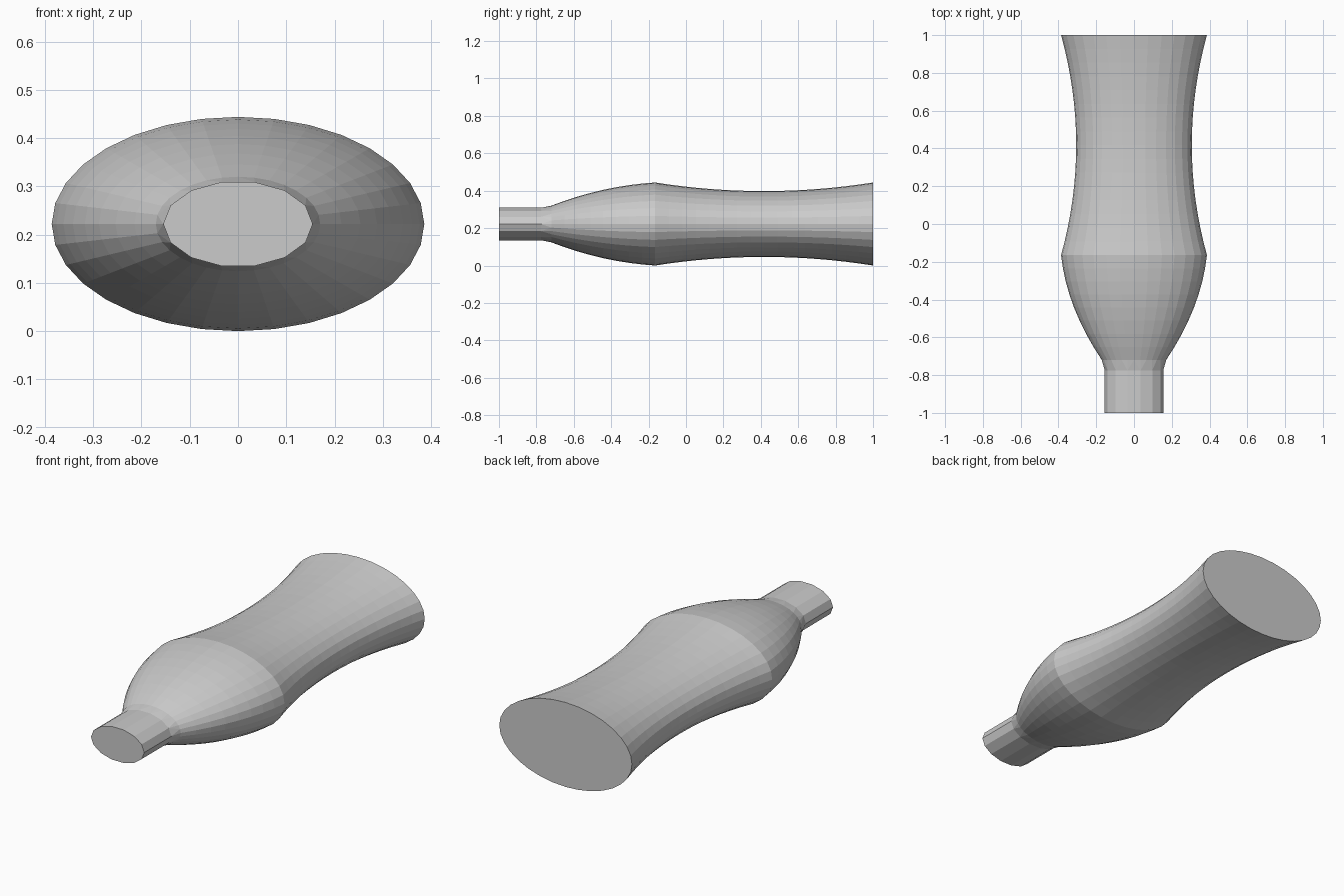
import bpy, bmesh
from math import cos, sin, pi

if "Cube" in bpy.data.objects:
    bpy.data.objects.remove(bpy.data.objects["Cube"])

MID_Z = 0.222      # height of the long axis
FLAT = 0.575       # height / width of each oval section
SIDES, NECK_SIDES = 32, 14
PEAK, NECK_TOP, NECK_END = -0.165, -0.72, -0.775

bm = bmesh.new()


def ring(y, r, n):
    """Closed oval loop of edges across the y axis."""
    vs = [bm.verts.new((r * cos(2 * pi * i / n), y, MID_Z + FLAT * r * sin(2 * pi * i / n)))
          for i in range(n)]
    es = [bm.edges.new((vs[i], vs[(i + 1) % n])) for i in range(n)]
    return vs, es


def bulb(y):
    t = PEAK - y
    return 0.386 - 0.105 * t - 0.511 * t * t


def waist(y):
    t = (y - 0.4175) / 0.5825
    return 0.306 + 0.08 * t * t


# Neck rings
rings = [ring(-1.0, 0.155, NECK_SIDES), ring(NECK_END, 0.155, NECK_SIDES)]

# Rounded shoulder, then waisted body
for i in range(9):
    y = NECK_TOP + (PEAK - NECK_TOP) * i / 8
    rings.append(ring(y, bulb(y), SIDES))
for i in range(1, 17):
    y = PEAK + (1 - PEAK) * i / 16
    rings.append(ring(y, waist(y), SIDES))

# Skin between neighbouring rings
for (va, ea), (vb, eb) in zip(rings, rings[1:]):
    if len(va) == len(vb):
        n = len(va)
        for i in range(n):
            j = (i + 1) % n
            bm.faces.new((va[i], va[j], vb[j], vb[i]))
    else:
        bmesh.ops.bridge_loops(bm, edges=ea + eb)

# Flat end caps
bm.faces.new(rings[0][0])
bm.faces.new(rings[-1][0])
bmesh.ops.recalc_face_normals(bm, faces=bm.faces[:])

mesh = bpy.data.meshes.new("bottle_body")
bm.to_mesh(mesh)
bm.free()
bpy.context.collection.objects.link(bpy.data.objects.new("bottle_body", mesh))
